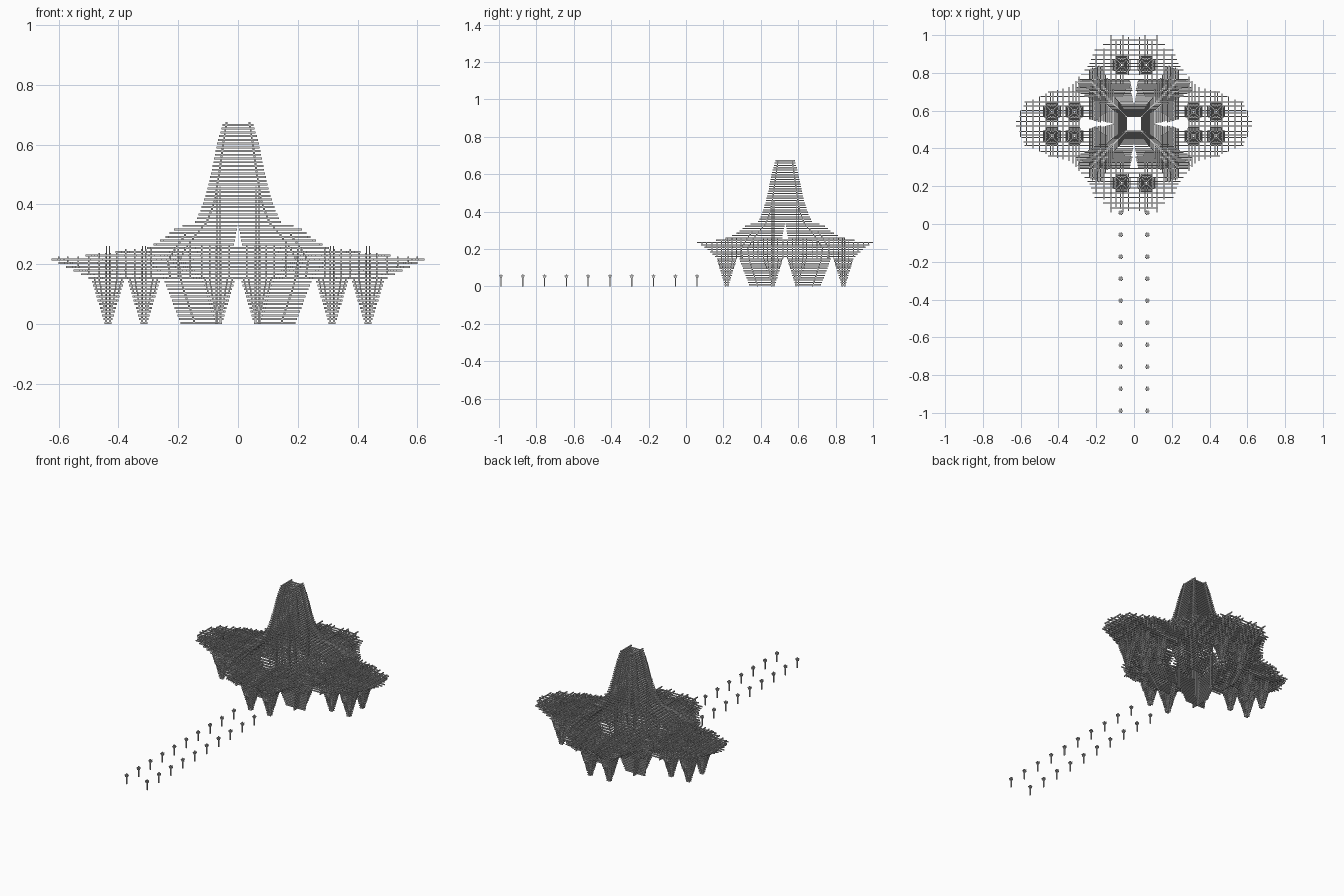
import bpy

if "Cube" in bpy.data.objects:
    bpy.data.objects.remove(bpy.data.objects["Cube"])

CY = 0.53          # centre of the pavilion along y
STEP = 0.0125      # height of one x course plus one y course
T = 0.0064         # timber thickness


def lerp(table, t):
    """Piecewise linear lookup in a short profile."""
    if t <= table[0][0]:
        return table[0][1]
    for (a, va), (b, vb) in zip(table, table[1:]):
        if t <= b:
            return va + (vb - va) * (t - a) / (b - a)
    return table[-1][1]


class Part:
    """Collects box timbers into one mesh object."""
    def __init__(self, name):
        self.name, self.v, self.f = name, [], []

    def box(self, x0, x1, y0, y1, z0, z1):
        n = len(self.v)
        self.v += [(x, y, z) for z in (z0, z1) for x, y in
                   ((x0, y0), (x1, y0), (x1, y1), (x0, y1))]
        self.f += [tuple(n + i for i in q) for q in
                   ((3, 2, 1, 0), (4, 5, 6, 7), (0, 1, 5, 4),
                    (1, 2, 6, 5), (2, 3, 7, 6), (3, 0, 4, 7))]

    def beam(self, axis, a, b, pos, z, w=T):
        """Timber from a to b along an axis; y courses sit on x courses."""
        a, b = min(a, b), max(a, b)
        if axis == 'x':
            self.box(a, b, pos - w / 2, pos + w / 2, z, z + T)
        else:
            self.box(pos - w / 2, pos + w / 2, a, b, z + STEP / 2, z + STEP / 2 + T)

    def posts(self, x, y, top):
        """Cluster of four slim posts."""
        for i in (-1, 1):
            for j in (-1, 1):
                px, py = x + i * .005, y + j * .005
                self.box(px - .002, px + .002, py - .002, py + .002, 0, top)

    def done(self):
        me = bpy.data.meshes.new(self.name)
        me.from_pydata(self.v, [], self.f)
        ob = bpy.data.objects.new(self.name, me)
        bpy.context.collection.objects.link(ob)


# Profiles over height: wall offset, beam end, doorway half gap
WALL = [(0, .147), (.13, .19), (.2, .2), (.25, .17), (.29, .14), (.33, .105),
        (.4, .078), (.5, .062), (.67, .038)]
END = [(0, .193), (.15, .25), (.22, .31), (.25, .305), (.28, .252), (.32, .205),
       (.335, .145), (.37, .128), (.4, .117), (.45, .102), (.5, .09), (.6, .07), (.67, .05)]
GAP = [(0, .06), (.15, .033), (.25, .015), (.33, .001)]
SIDES = (-1, 1)

# Core walls and tapering tower, stacked log-cabin style
core, tower = Part("core_walls"), Part("tower")
for k in range(54):
    z = k * STEP
    d, e, g = lerp(WALL, z), lerp(END, z), lerp(GAP, z)
    for s in SIDES:
        if z > .33:
            tower.beam('x', -e, e, CY + s * d, z)
            tower.beam('y', CY - e, CY + e, s * d, z)
            continue
        for t in SIDES:
            rows = [(d, e)]
            if .14 < z < .3:
                rows.append((d + .035, e - .01))   # eaves row
            for off, end in rows:
                core.beam('x', t * g, t * end, CY + s * off, z)
                core.beam('y', CY + t * g, CY + t * end, s * off, z)
for s in SIDES:
    for t in SIDES:
        core.posts(s * .065, CY + t * .065, .46)
core.done()
tower.done()


# Inverted pyramid brackets on posts
def bracket_leg(part, x, y):
    part.posts(x, y, .26)
    for k in range(12):
        z = k * STEP
        h = .012 + .045 * z / .15
        rows = [(.007, h)]
        if z > .03:
            rows.append((h * .55, h * .8))
        if z > .09:
            rows.append((h * .85, h * .55))
        for off, l in rows:
            for s in SIDES:
                part.beam('x', x - l, x + l, y + s * off, z, .005)
                part.beam('y', y - l, y + l, x + s * off, z, .005)


legs = Part("bracket_legs")
for s in SIDES:
    for t in SIDES:
        bracket_leg(legs, s * .315, CY + t * .065)
        bracket_leg(legs, s * .435, CY + t * .065)
        bracket_leg(legs, s * .065, CY + t * .312)
legs.done()


# Wing roofs: outward rows (u) and cross rows (v) under a stepped envelope
def wing(name, along, sign, reach, rows, cross, width, peak):
    p = Part(name)
    across = 'y' if along == 'x' else 'x'
    cu, cv = (0, CY) if along == 'x' else (CY, 0)
    full = lerp(reach, peak)
    for k in range(12, 21):
        z = k * STEP
        m = lerp(reach, z)
        for v, inset, start in rows:
            end = m - inset
            if end > start + .02:
                for s in SIDES:
                    p.beam(along, cu + sign * start, cu + sign * end, cv + s * v, z, .005)
        grow = .5 + .5 * min(1, (z - .15) / (peak - .15))
        for u in cross:
            if u < m - .02:
                w = lerp(width, u + (full - m if z > peak else 0)) * grow
                p.beam(across, cv - w, cv + w, cu + sign * u, z, .005)
    p.done()


SIDE_REACH = [(.15, .5), (.16, .52), (.175, .55), (.2, .6), (.2125, .625),
              (.225, .51), (.2375, .41), (.25, .31)]
SIDE_ROWS = [(.012, 0, .29), (.04, .02, .2), (.058, .03, .2), (.072, .03, .2),
             (.095, .04, .2), (.115, .045, .2), (.145, .13, .2), (.17, .17, .2)]
SIDE_CROSS = [.29, .308, .322, .345, .375, .405, .428, .442, .465, .5, .535, .57, .6]
SIDE_WIDTH = [(.29, .25), (.33, .2), (.44, .17), (.5, .145), (.57, .115), (.62, .04)]

END_REACH = [(.15, .375), (.16, .385), (.2, .43), (.225, .47), (.2375, .37), (.25, .32)]
END_ROWS = [(.03, .01, .26), (.058, 0, .2), (.072, .02, .2), (.095, .03, .2),
            (.122, 0, .2), (.16, .07, .2), (.2, .1, .2)]
END_CROSS = [.235, .26, .285, .305, .319, .34, .365, .39, .42, .445]
END_WIDTH = [(.2, .32), (.26, .28), (.32, .235), (.39, .21), (.45, .12)]

for s, n in ((-1, "left"), (1, "right")):
    wing(n + "_wing_roof", 'x', s, SIDE_REACH, SIDE_ROWS, SIDE_CROSS, SIDE_WIDTH, .2125)
for s, n in ((-1, "front"), (1, "back")):
    wing(n + "_wing_roof", 'y', s, END_REACH, END_ROWS, END_CROSS, END_WIDTH, .225)

# Two rows of lantern posts along the approach path
for s, n in ((-1, "left"), (1, "right")):
    lamps = Part(n + "_path_posts")
    for i in range(10):
        x, y = s * .07, -.989 + i * .1165
        lamps.box(x - .003, x + .003, y - .003, y + .003, 0, .065)
        for z, l in ((.044, .006), (.049, .009), (.054, .011)):
            for o in (-.004, .004):
                lamps.box(x - l, x + l, y + o - .0015, y + o + .0015, z, z + .003)
                lamps.box(x + o - .0015, x + o + .0015, y - l, y + l, z + .002, z + .005)
    lamps.done()
